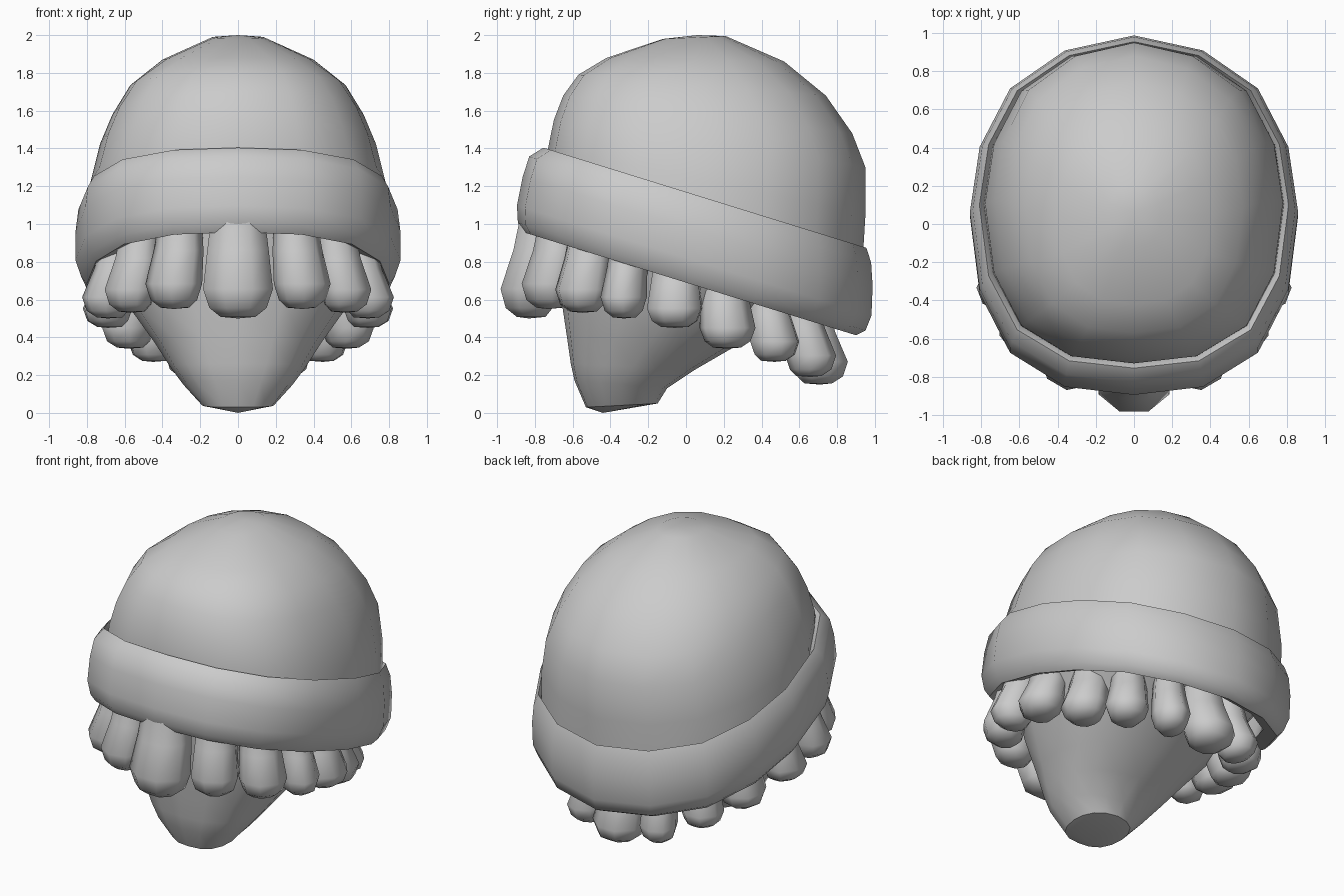
import bpy, bmesh
from math import cos, sin, pi, radians
from mathutils import Vector

if "Cube" in bpy.data.objects:
    bpy.data.objects.remove(bpy.data.objects["Cube"])

# Half outline of the head seen from above (front to back), mirrored to 16 sides
HALF = [(0, -1), (.42, -.955), (.755, -.765), (.94, -.435), (1, 0),
        (.94, .37), (.755, .70), (.42, .915), (0, 1)]
OUTLINE = HALF + [(-x, y) for x, y in HALF[-2:0:-1]]


def tilted_ring(a, yf, zf, yb, zb):
    """Ring of half-width a spanning a front point and a back point."""
    out = []
    for u, v in OUTLINE:
        t = (v + 1) / 2
        out.append(Vector((a * u, yf + (yb - yf) * t, zf + (zb - zf) * t)))
    return out


def loft(bm, rings, start=None, end=None, closed=False):
    """Skin a list of rings, optionally closing the ends to a point."""
    vr = [[bm.verts.new(p) for p in r] for r in rings]
    n = len(vr[0])
    pairs = list(zip(vr, vr[1:])) + ([(vr[-1], vr[0])] if closed else [])
    for r, s in pairs:
        for i in range(n):
            j = (i + 1) % n
            bm.faces.new((r[i], r[j], s[j], s[i]))
    for tip, r in ((start, vr[0]), (end, vr[-1])):
        if tip is not None:
            v = bm.verts.new(tip)
            for i in range(n):
                bm.faces.new((r[i], r[(i + 1) % n], v))


def finish(bm, name, angle):
    bmesh.ops.recalc_face_normals(bm, faces=bm.faces)
    me = bpy.data.meshes.new(name)
    bm.to_mesh(me)
    bm.free()
    ob = bpy.data.objects.new(name, me)
    bpy.context.collection.objects.link(ob)
    bpy.ops.object.select_all(action='DESELECT')
    ob.select_set(True)
    bpy.context.view_layer.objects.active = ob
    bpy.ops.object.shade_smooth_by_angle(angle=radians(angle))
    return ob


# Head: wedge-shaped face narrowing to the chin
bm = bmesh.new()
loft(bm, [tilted_ring(*r) for r in [
    (.70, -.70, 1.0, .85, .68),
    (.58, -.66, .60, .55, .53),
    (.44, -.63, .40, .24, .34),
    (.36, -.61, .26, .05, .23),
    (.29, -.59, .17, -.10, .13),
    (.19, -.53, .03, -.15, .05)]],
    start=(0, .05, .9), end=(0, -.44, 0))
finish(bm, "head", 35)

# Cap crown
bm = bmesh.new()
loft(bm, [tilted_ring(*r) for r in [
    (.79, -.73, 1.20, .93, .72),
    (.78, -.73, 1.40, .95, 1.05),
    (.73, -.70, 1.55, .95, 1.30),
    (.665, -.65, 1.68, .88, 1.48),
    (.57, -.57, 1.79, .74, 1.68),
    (.40, -.42, 1.88, .52, 1.86),
    (.14, -.12, 1.98, .21, 1.995)]],
    end=(0, .06, 2.0))
finish(bm, "cap_crown", 60)

# Folded cap brim: each ring lies in a plane tilted down to the back
SLOPE = .31
bm = bmesh.new()
loft(bm, [tilted_ring(a, f, z - SLOPE * f, b, z - SLOPE * b) for a, f, b, z in [
    (.77, -.70, .92, 1.10),
    (.81, -.755, .955, 1.17),
    (.845, -.83, .98, 1.10),
    (.86, -.865, .988, .98),
    (.86, -.895, .982, .82),
    (.83, -.89, .95, .73),
    (.80, -.86, .90, .69),
    (.72, -.79, .82, .72)]], closed=True)
finish(bm, "cap_brim", 60)

# Hair curls hanging below the brim: x, y, half-width, half-depth, bottom z
CURLS = [(0, -.83, .20, .155, .50), (.34, -.73, .155, .13, .55),
         (.57, -.55, .15, .13, .53), (.69, -.33, .12, .13, .50),
         (.69, -.06, .155, .13, .45), (.58, .22, .15, .13, .34),
         (.45, .47, .135, .13, .27), (.26, .66, .12, .13, .19),
         (0, .71, .17, .15, .15)]
# Curl profile: drop fraction, radius, inward shift
PROFILE = [(0, .75, .07), (.35, .88, .05), (.72, 1, 0), (.90, .82, 0), (.985, .5, .01)]


def curl(bm, x, y, w, d, zb):
    out = Vector((x, y * .8, 0)).normalized()
    side = Vector((-out.y, out.x, 0))
    zt = .80 - SLOPE * y
    rings = []
    for t, r, shift in PROFILE:
        c = Vector((x, y, zt + (zb - zt) * t)) - out * shift
        rings.append([c + side * w * r * cos(k * pi / 4 + pi / 8)
                      + out * d * r * 1.06 * sin(k * pi / 4 + pi / 8) for k in range(8)])
    loft(bm, rings, start=Vector((x, y, zt)) - out * .07, end=(x, y, zb))


bm = bmesh.new()
for x, y, w, d, zb in CURLS:
    for s in ((1, -1) if x else (1,)):
        curl(bm, s * x, y, w, d, zb)
finish(bm, "hair_curls", 60)
